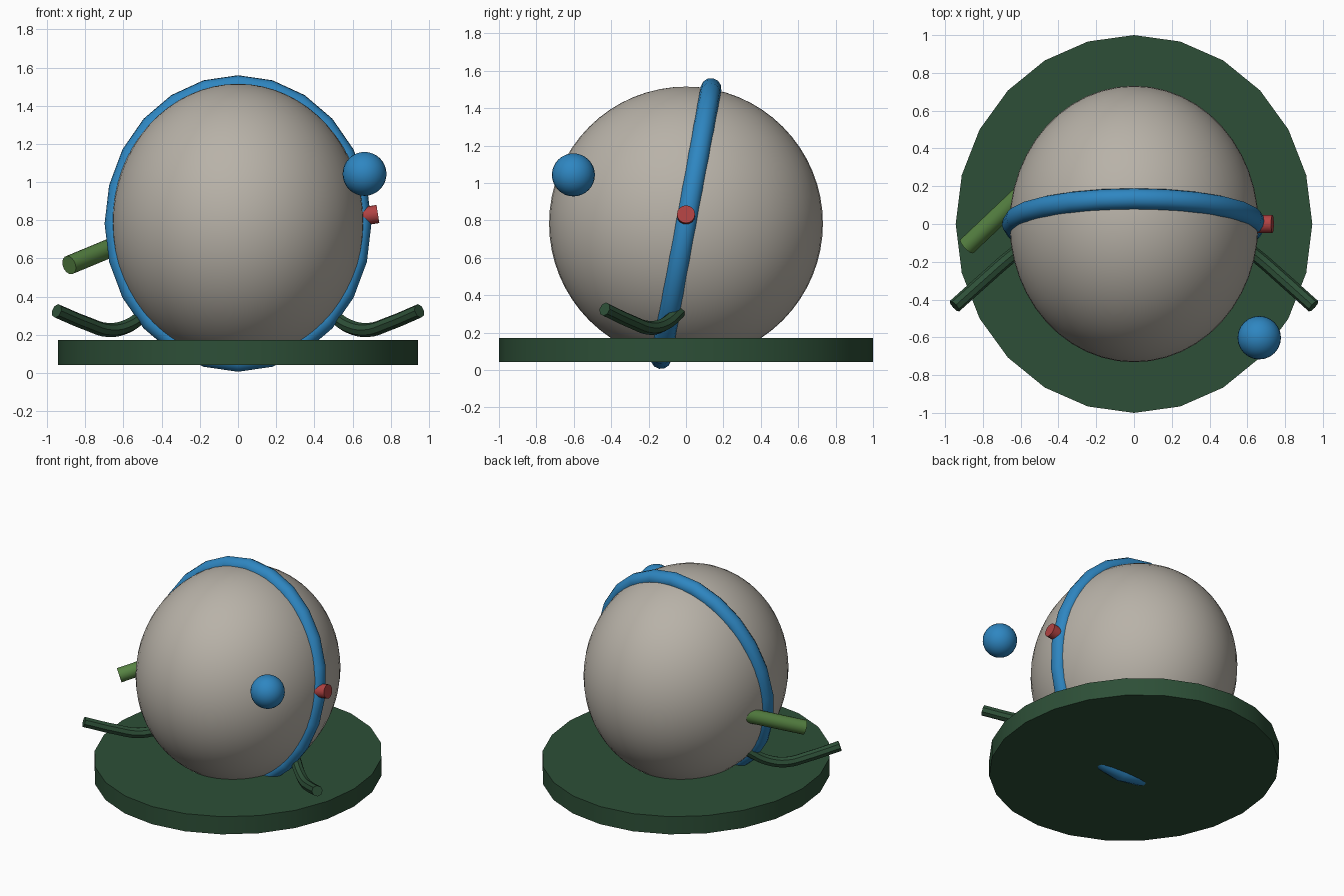
import bpy, math
from mathutils import Vector

if "Cube" in bpy.data.objects:
    bpy.data.objects.remove(bpy.data.objects["Cube"])


def srgb(r, g, b):
    lin = [((c / 255 + 0.055) / 1.055) ** 2.4 for c in (r, g, b)]
    return (*lin, 1.0)


def material(name, rgb):
    m = bpy.data.materials.new(name)
    m.diffuse_color = srgb(*rgb)
    m.use_nodes = True
    m.node_tree.nodes["Principled BSDF"].inputs["Base Color"].default_value = m.diffuse_color
    return m


GREY = material("warm_grey", (184, 178, 168))
BLUE = material("blue", (46, 134, 193))
DARK = material("dark_green", (45, 79, 55))
LIGHT = material("leaf_green", (86, 130, 66))
RED = material("red", (176, 66, 66))


def finish(name, mat, scale=(1, 1, 1)):
    ob = bpy.context.object
    ob.name = name
    ob.scale = scale
    ob.data.materials.append(mat)
    bpy.ops.object.shade_smooth_by_angle(angle=math.radians(40))
    return ob


def rod(name, mat, a, b, radius, sides=16):
    """Straight capped cylinder from a to b."""
    a, b = Vector(a), Vector(b)
    bpy.ops.mesh.primitive_cylinder_add(
        vertices=sides, radius=radius, depth=(b - a).length,
        location=(a + b) / 2, rotation=(b - a).to_track_quat('Z', 'Y').to_euler())
    return finish(name, mat)


def bent_tube(name, mat, points, radius):
    """Capped tube along a smooth path, turned into a mesh."""
    cu = bpy.data.curves.new(name, 'CURVE')
    cu.dimensions = '3D'
    cu.bevel_depth = radius
    cu.bevel_resolution = 2
    cu.resolution_u = 4
    cu.use_fill_caps = True
    sp = cu.splines.new('BEZIER')
    sp.bezier_points.add(len(points) - 1)
    for bp, co in zip(sp.bezier_points, points):
        bp.co = co
        bp.handle_left_type = bp.handle_right_type = 'AUTO'
    ob = bpy.data.objects.new(name, cu)
    bpy.context.collection.objects.link(ob)
    bpy.ops.object.select_all(action='DESELECT')
    ob.select_set(True)
    bpy.context.view_layer.objects.active = ob
    bpy.ops.object.convert(target='MESH')
    return finish(name, mat)


CENTRE_Z = 0.783

# Round body, slightly narrow from side to side
bpy.ops.mesh.primitive_uv_sphere_add(segments=48, ring_count=32, radius=0.732,
                                     location=(0, 0, CENTRE_Z))
finish("body", GREY, (0.9, 1, 1))

# Flat oval base
bpy.ops.mesh.primitive_cylinder_add(vertices=24, radius=1.0, depth=0.13,
                                    location=(0, 0, 0.107))
finish("base", DARK, (0.944, 1, 1))

# Tilted band around the body
bpy.ops.mesh.primitive_torus_add(major_segments=24, minor_segments=12,
                                 major_radius=0.734, minor_radius=0.056,
                                 location=(0, 0, CENTRE_Z),
                                 rotation=(math.radians(90 - 10.5), 0, 0))
finish("band", BLUE, (0.885, 1, 1))

# Floating ball
bpy.ops.mesh.primitive_uv_sphere_add(segments=24, ring_count=16, radius=0.115,
                                     location=(0.663, -0.602, 1.043))
finish("ball", BLUE)

# Knob on the band
rod("knob", RED, (0.60, 0, 0.812), (0.733, 0, 0.833), 0.048)

# Spout at the left side
rod("spout", LIGHT, (-0.885, -0.118, 0.565), (-0.56, 0.19, 0.70), 0.05)

# Pair of bent arms near the base
ARM = [(0.95, -0.435, 0.325), (0.79, -0.292, 0.258), (0.68, -0.195, 0.225),
       (0.58, -0.115, 0.245), (0.50, -0.05, 0.30), (0.43, 0.0, 0.36)]
for side, s in (("left", -1), ("right", 1)):
    bent_tube(side + "_arm", DARK, [(s * x, y, z) for x, y, z in ARM], 0.037)
